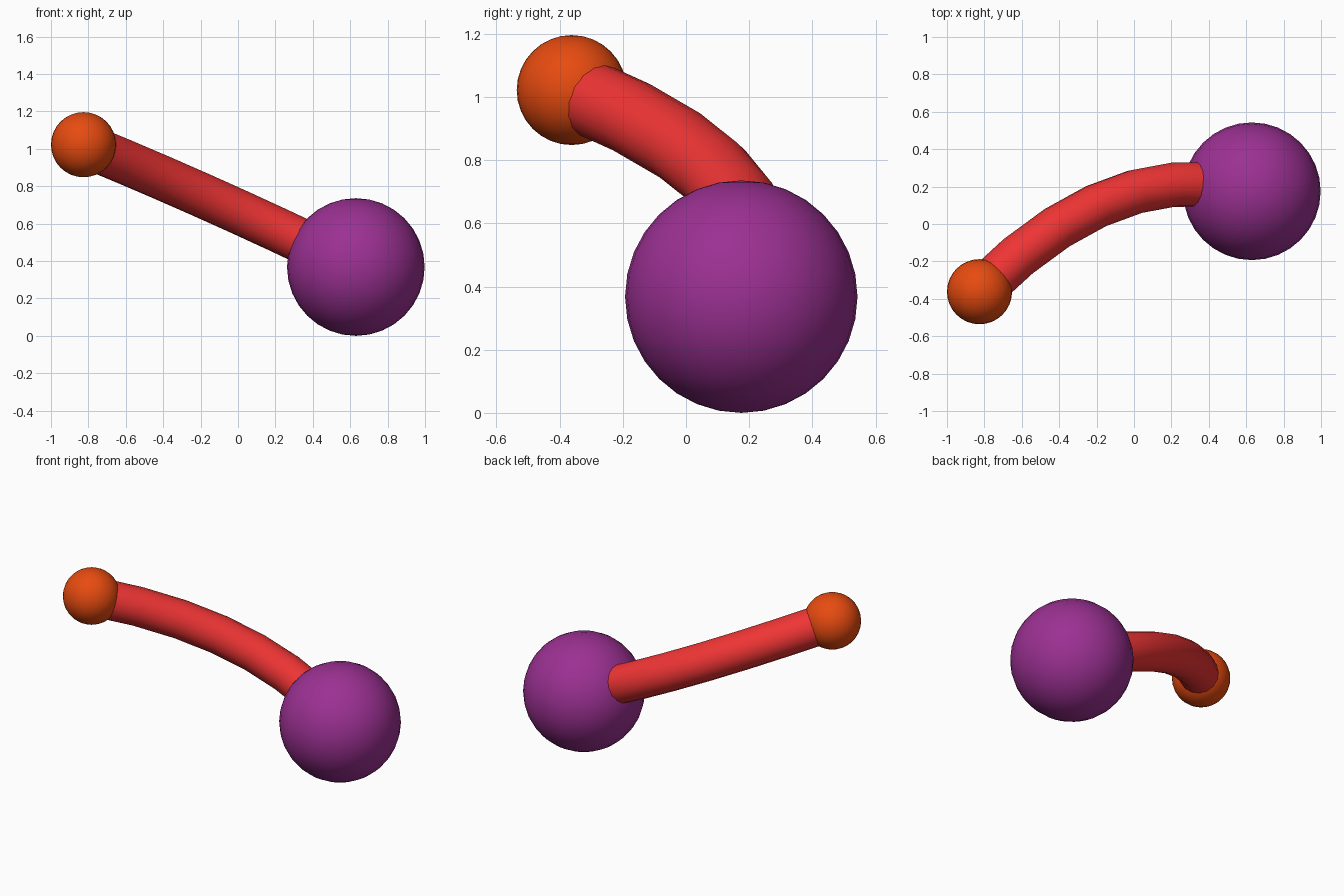
import bpy
from mathutils import Vector

if "Cube" in bpy.data.objects:
    bpy.data.objects.remove(bpy.data.objects["Cube"])


def paint(obj, name, rgb):
    mat = bpy.data.materials.new(name)
    mat.diffuse_color = (*rgb, 1)
    mat.use_nodes = True
    mat.node_tree.nodes["Principled BSDF"].inputs["Base Color"].default_value = mat.diffuse_color
    obj.data.materials.append(mat)


def ball(name, centre, radius, colour_name, rgb):
    bpy.ops.mesh.primitive_uv_sphere_add(segments=32, ring_count=16,
                                         radius=radius, location=centre)
    obj = bpy.context.object
    obj.name = name
    bpy.ops.object.shade_smooth()
    paint(obj, colour_name, rgb)


START = Vector((-0.826, -0.362, 1.022))
BEND = Vector((-0.10, 0.37, 0.724))
END = Vector((0.63, 0.175, 0.368))

# Large and small end balls
ball("large_ball", END, 0.368, "purple", (0.33, 0.03, 0.29))
ball("small_ball", START, 0.174, "orange", (0.80, 0.07, 0.005))

# Bent connecting tube: a bevelled path from ball centre to ball centre
STEPS = 7
curve = bpy.data.curves.new("connecting_tube", 'CURVE')
curve.dimensions = '3D'
curve.bevel_depth = 0.12
curve.bevel_resolution = 6
curve.use_fill_caps = True
path = curve.splines.new('POLY')
path.points.add(STEPS)
for i, point in enumerate(path.points):
    t = i / STEPS
    pos = START * (1 - t) ** 2 + BEND * 2 * t * (1 - t) + END * t ** 2
    point.co = (*pos, 1)
path.use_smooth = True
tube = bpy.data.objects.new("connecting_tube", curve)
bpy.context.collection.objects.link(tube)
bpy.ops.object.select_all(action='DESELECT')
tube.select_set(True)
bpy.context.view_layer.objects.active = tube
bpy.ops.object.convert(target='MESH')
tube = bpy.context.object
bpy.ops.object.shade_smooth_by_angle()
paint(tube, "red", (0.87, 0.035, 0.035))
